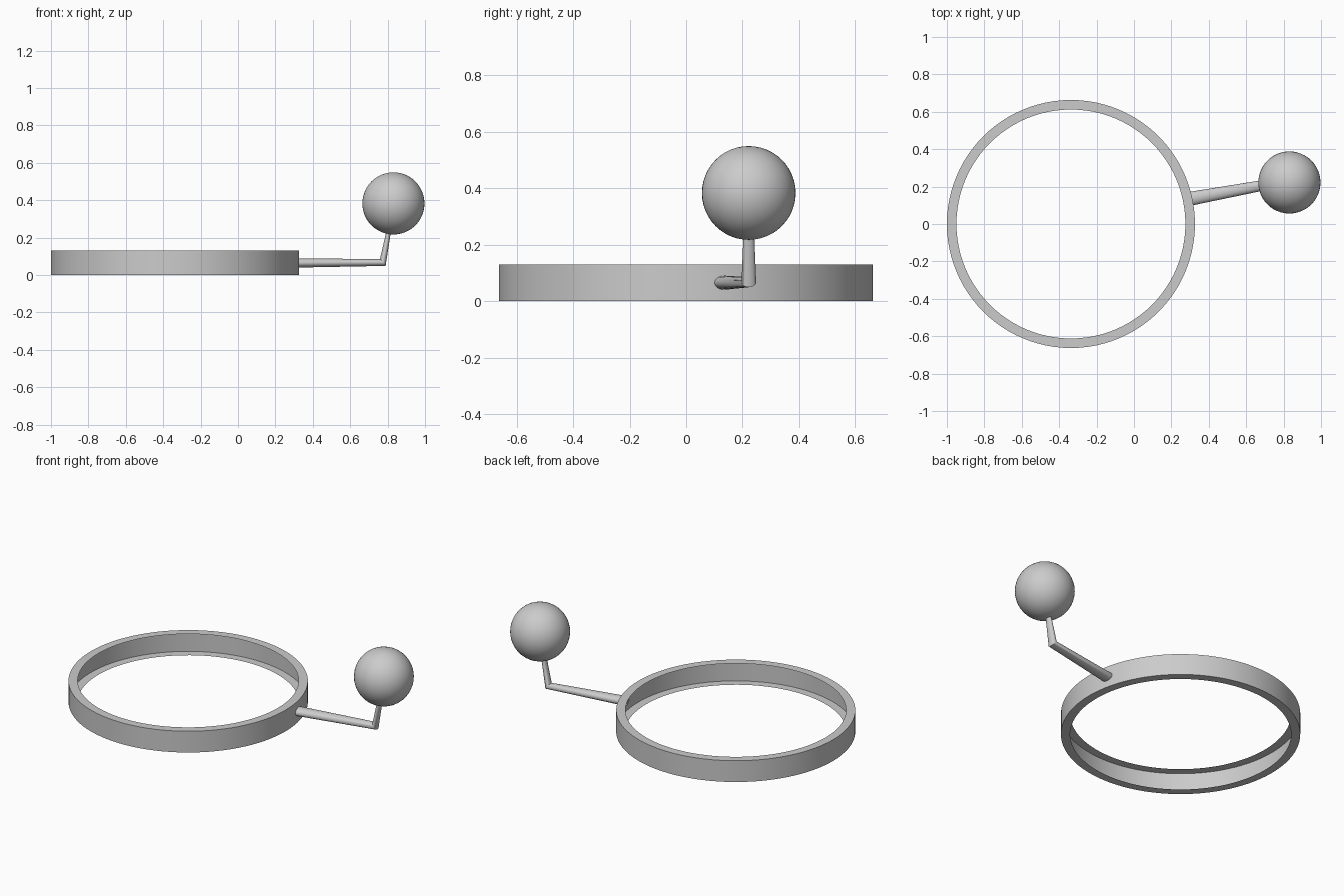
import bpy, bmesh
from math import sin, cos, pi, radians
from mathutils import Vector

if "Cube" in bpy.data.objects:
    bpy.data.objects.remove(bpy.data.objects["Cube"])


def finish(name, bm, angle=40):
    bmesh.ops.recalc_face_normals(bm, faces=bm.faces)
    me = bpy.data.meshes.new(name)
    bm.to_mesh(me)
    bm.free()
    ob = bpy.data.objects.new(name, me)
    bpy.context.collection.objects.link(ob)
    bpy.ops.object.select_all(action='DESELECT')
    ob.select_set(True)
    bpy.context.view_layer.objects.active = ob
    bpy.ops.object.shade_smooth_by_angle(angle=radians(angle))
    return ob


def bridge(bm, loops):
    for a, b in zip(loops, loops[1:]):
        n = len(a)
        for i in range(n):
            j = (i + 1) % n
            bm.faces.new((a[i], a[j], b[j], b[i]))


# Ring: thin outer wall with flat top and bottom lips, open on the inside
R, RI, H, SEG = 0.663, 0.612, 0.13, 96
bm = bmesh.new()
loops = [[bm.verts.new((-0.337 + r * cos(2 * pi * i / SEG), r * sin(2 * pi * i / SEG), z))
          for i in range(SEG)]
         for r, z in ((RI, H), (R, H), (R, 0), (RI, 0))]
bridge(bm, loops)
ring = finish("ring", bm)
# make the wall face outwards
if ring.data.polygons[SEG].normal.x < 0:
    ring.data.flip_normals()

# Bent arm: oval sections given as centre, sideways half-axis, upward half-axis
sections = [
    ((0.306, 0.136, 0.065), (-0.008, 0.036, 0), (0, 0, 0.025)),
    ((0.774, 0.222, 0.067), (-0.003, 0.026, 0), (-0.015, 0, 0.018)),
    ((0.806, 0.222, 0.235), (0, 0.019, 0), (-0.012, 0, 0.002)),
]
bm = bmesh.new()
loops = []
for c, u, v in sections:
    c, u, v = Vector(c), Vector(u), Vector(v)
    loops.append([bm.verts.new(c + u * cos(2 * pi * i / 20) + v * sin(2 * pi * i / 20))
                  for i in range(20)])
bridge(bm, loops)
finish("arm", bm)

# Ball on the end of the arm
bm = bmesh.new()
bmesh.ops.create_uvsphere(bm, u_segments=48, v_segments=24, radius=0.166)
bmesh.ops.translate(bm, verts=bm.verts, vec=(0.831, 0.222, 0.383))
finish("ball", bm)
